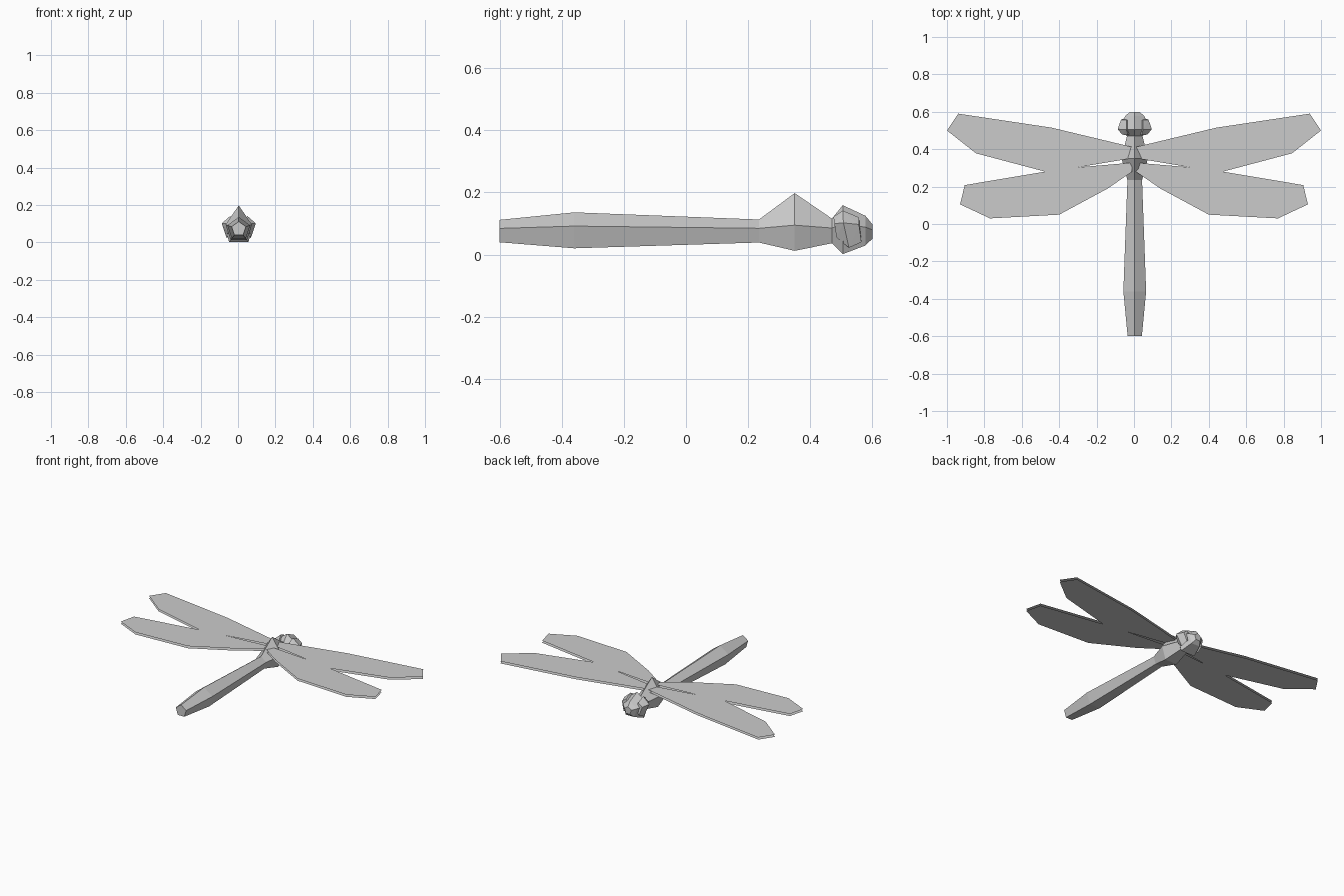
import bpy, bmesh, math

if "Cube" in bpy.data.objects:
    bpy.data.objects.remove(bpy.data.objects["Cube"])

X0 = 0.004  # the body sits a touch right of the wing centre


def finish(name, bm):
    me = bpy.data.meshes.new(name)
    bm.to_mesh(me)
    bm.free()
    ob = bpy.data.objects.new(name, me)
    bpy.context.collection.objects.link(ob)
    return ob


def loft(name, sections, zc=0.072):
    """Pentagonal tube along y; each section is (y, radius, extra height of the ridge)."""
    bm = bmesh.new()
    rings = []
    for y, r, ridge in sections:
        ring = []
        for i in range(5):
            a = math.pi / 2 + i * math.tau / 5
            lift = ridge if i == 0 else 0
            ring.append(bm.verts.new((X0 + r * math.cos(a), y, zc + r * math.sin(a) + lift)))
        rings.append(ring)
    for a, b in zip(rings, rings[1:]):
        for i in range(5):
            j = (i + 1) % 5
            bm.faces.new((a[i], a[j], b[j], b[i]))
    bm.faces.new(rings[0])
    bm.faces.new(rings[-1])
    bmesh.ops.recalc_face_normals(bm, faces=bm.faces)
    return finish(name, bm)


# Tail and humped thorax
loft("body", [(-0.6, 0.040, 0), (-0.36, 0.064, 0), (0.235, 0.041, 0),
              (0.35, 0.074, 0.052), (0.47, 0.044, 0)])

# Head
loft("head", [(0.47, 0.044, 0), (0.505, 0.087, 0), (0.578, 0.053, 0), (0.6, 0.026, 0)])

# Eyes: faceted plates wrapped round the sides of the head
EYE = [(0.036, 0.475, 0.122), (0.045, 0.505, 0.142), (0.045, 0.557, 0.120),
       (0.056, 0.565, 0.040), (0.064, 0.525, 0.022), (0.058, 0.485, 0.055),
       (0.091, 0.507, 0.102), (0.074, 0.557, 0.097), (0.068, 0.478, 0.100),
       (0.02, 0.49, 0.08), (0.02, 0.55, 0.08)]
for side, name in ((1, "right_eye"), (-1, "left_eye")):
    bm = bmesh.new()
    for x, y, z in EYE:
        bm.verts.new((X0 + side * x, y, z))
    bmesh.ops.convex_hull(bm, input=bm.verts)
    bmesh.ops.recalc_face_normals(bm, faces=bm.faces)
    finish(name, bm)

# Fore and hind wing outline, joined between root slit and outer notch
OUTLINE = [(0.01, 0.412), (0.44, 0.515), (0.94, 0.59), (1.0, 0.50), (0.845, 0.378),
           (0.475, 0.28), (0.905, 0.208), (0.93, 0.105), (0.77, 0.03), (0.40, 0.05),
           (0.14, 0.19), (0.01, 0.28), (0.01, 0.328), (0.30, 0.303), (0.01, 0.352)]

# Each wing is an upper and a lower sheet without side walls
for side, name in ((1, "right_wings"), (-1, "left_wings")):
    bm = bmesh.new()
    for z, up in ((0.143, 1), (0.129, -1)):
        f = bm.faces.new([bm.verts.new((side * x, y, z)) for x, y in OUTLINE])
        f.normal_update()
        if f.normal.z * up < 0:
            f.normal_flip()
    finish(name, bm)
